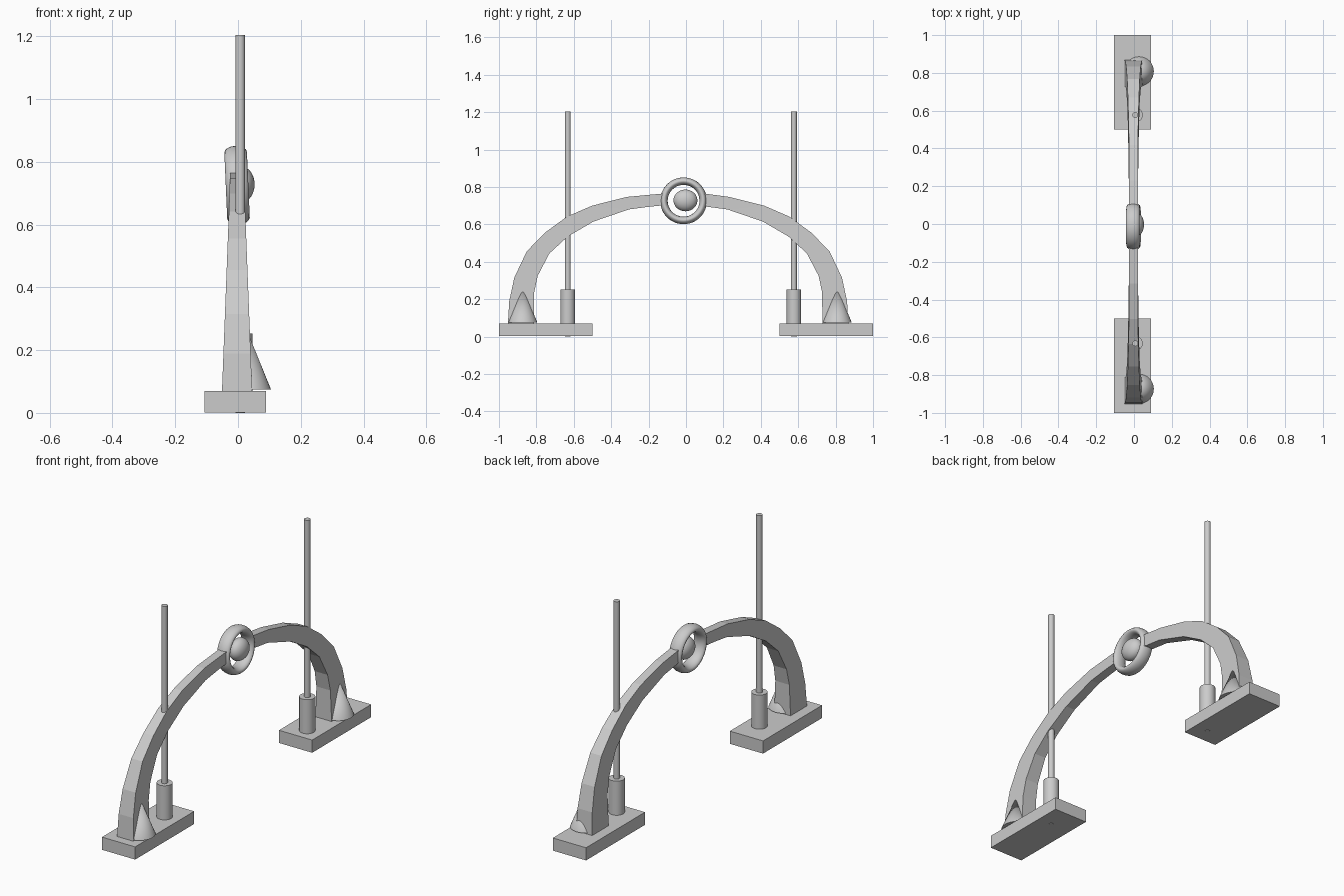
import bpy, bmesh, math

if "Cube" in bpy.data.objects:
    bpy.data.objects.remove(bpy.data.objects["Cube"])

AXIS_Y = -0.042  # mirror plane of the arch, posts and cones sit slightly off centre


def new_object(name, bm):
    bmesh.ops.recalc_face_normals(bm, faces=bm.faces)
    me = bpy.data.meshes.new(name)
    bm.to_mesh(me)
    bm.free()
    ob = bpy.data.objects.new(name, me)
    bpy.context.collection.objects.link(ob)
    return ob


def smooth(ob, angle=40):
    bpy.ops.object.select_all(action='DESELECT')
    ob.select_set(True)
    bpy.context.view_layer.objects.active = ob
    bpy.ops.object.shade_smooth_by_angle(angle=math.radians(angle))


def box(name, x0, x1, y0, y1, z0, z1):
    bm = bmesh.new()
    bmesh.ops.create_cube(bm, size=1)
    for v in bm.verts:
        v.co = ((x0 + x1) / 2 + v.co.x * (x1 - x0),
                (y0 + y1) / 2 + v.co.y * (y1 - y0),
                (z0 + z1) / 2 + v.co.z * (z1 - z0))
    return new_object(name, bm)


def cone(name, x, y, z0, z1, r0, r1, segments=32):
    bm = bmesh.new()
    bmesh.ops.create_cone(bm, cap_ends=True, segments=segments,
                          radius1=r0, radius2=r1, depth=z1 - z0)
    bmesh.ops.translate(bm, verts=bm.verts, vec=(x, y, (z0 + z1) / 2))
    ob = new_object(name, bm)
    smooth(ob)
    return ob


# Arch half: (outer y, outer z, inner y, inner z), from foot to crown
PROFILE = [
    (-0.952, 0.07, -0.813, 0.07),
    (-0.945, 0.19, -0.812, 0.235),
    (-0.918, 0.315, -0.793, 0.325),
    (-0.852, 0.455, -0.730, 0.445),
    (-0.755, 0.555, -0.632, 0.535),
    (-0.636, 0.642, -0.495, 0.615),
    (-0.502, 0.700, -0.305, 0.680),
    (-0.315, 0.747, -0.200, 0.694),
    (-0.120, 0.765, -0.120, 0.702),
]


def arch_half(name, side):
    bm = bmesh.new()
    rings = []
    for oy, oz, iy, iz in PROFILE:
        ring = []
        for y, z, sx in ((oy, oz, -1), (oy, oz, 1), (iy, iz, 1), (iy, iz, -1)):
            w = 0.048 - 0.025 * min(1, (z - 0.07) / 0.65)
            yy = y if side < 0 else 2 * AXIS_Y - y
            if side > 0 and y > -0.2:
                yy = 0.095
            ring.append(bm.verts.new((-0.003 + sx * w, yy, z)))
        rings.append(ring)
    for a, b in zip(rings, rings[1:]):
        for i in range(4):
            j = (i + 1) % 4
            bm.faces.new((a[i], a[j], b[j], b[i]))
    bm.faces.new(rings[0])
    bm.faces.new(rings[-1])
    return new_object(name, bm)


for label, side in (("front", -1), ("back", 1)):
    # Foot slab
    y0, y1 = sorted((side * 0.5, side * 1.0))
    box(label + "_base", -0.107, 0.09, y0, y1, 0.002, 0.07)
    # Arch half
    arch_half(label + "_arch", side)
    # Buttress cone beside the arch foot
    cone(label + "_cone", 0.027, -0.873 if side < 0 else 0.808,
         0.075, 0.267, 0.078, 0.0)
    # Socket and thin pole
    py = -0.632 if side < 0 else 0.577
    cone(label + "_socket", 0.007, py, 0.06, 0.253, 0.039, 0.039)
    cone(label + "_pole", 0.007, py, 0.0, 1.204, 0.0155, 0.0155, 24)

# Ring at the crown, wide along x and slightly tilted
bpy.ops.mesh.primitive_torus_add(major_segments=48, minor_segments=16,
                                 major_radius=0.105, minor_radius=0.020,
                                 location=(-0.003, -0.013, 0.726),
                                 rotation=(0, math.radians(87.5), 0))
crown_ring = bpy.context.object
crown_ring.name = "crown_ring"
crown_ring.scale = (1, 1, 1.8)
smooth(crown_ring, 60)

# Orb inside the ring
bpy.ops.mesh.primitive_uv_sphere_add(segments=32, ring_count=16, radius=1,
                                     location=(0.009, -0.003, 0.728))
orb = bpy.context.object
orb.name = "crown_orb"
orb.scale = (0.044, 0.064, 0.058)
smooth(orb, 60)
